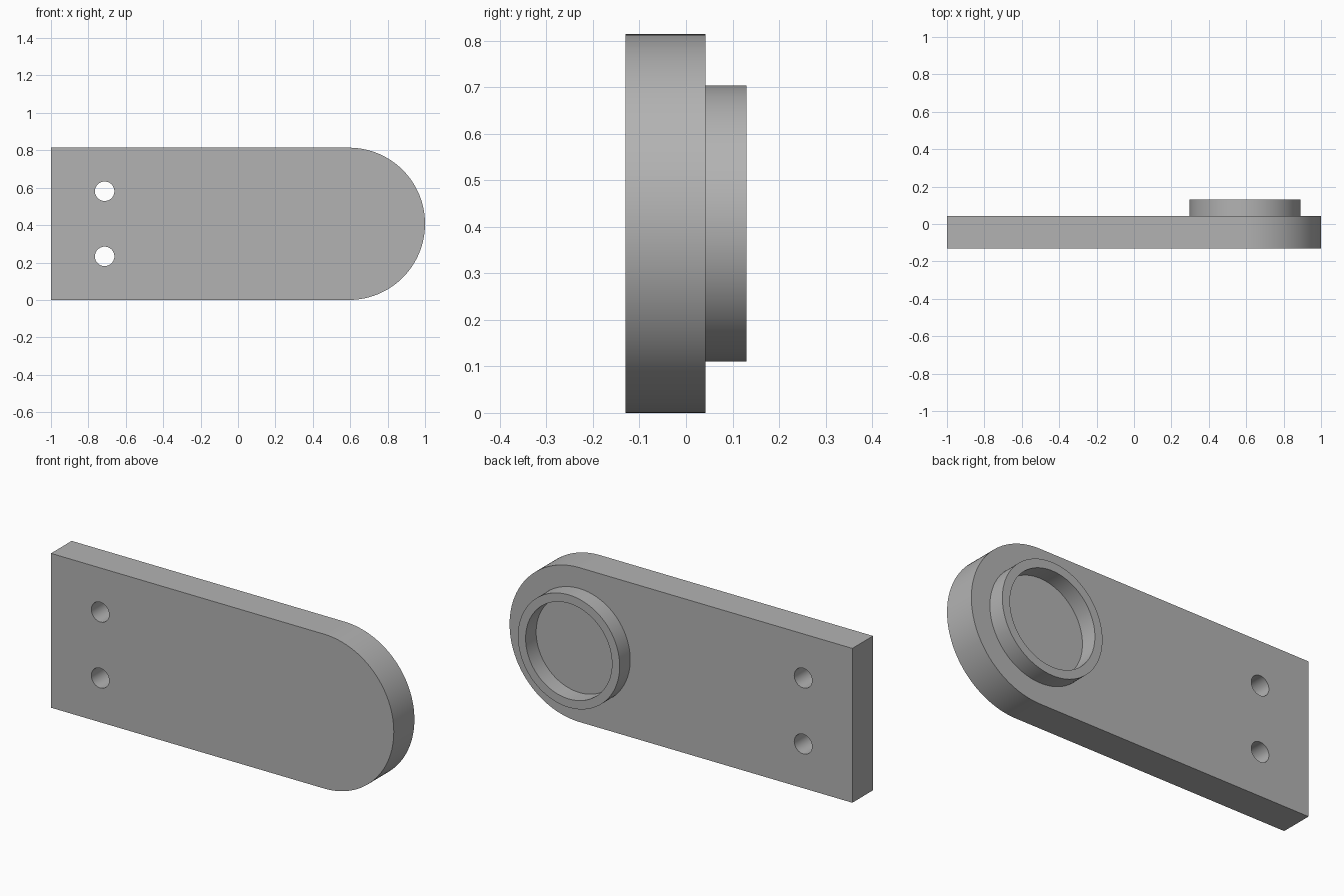
import bpy, bmesh
from math import pi, cos, sin
from mathutils import Matrix, Vector

if "Cube" in bpy.data.objects:
    bpy.data.objects.remove(bpy.data.objects["Cube"], do_unlink=True)

FRONT, BACK, RIM = -0.13, 0.042, 0.13   # depth levels along y
R = 0.407                               # radius of the rounded end
CX, CZ = 1 - R, R                       # centre of the rounded end

grey = bpy.data.materials.new("plain grey")
grey.use_nodes = True
grey.diffuse_color = (0.45, 0.45, 0.45, 1)
grey.node_tree.nodes["Principled BSDF"].inputs["Base Color"].default_value = grey.diffuse_color


def finish(name, bm):
    bmesh.ops.recalc_face_normals(bm, faces=bm.faces)
    mesh = bpy.data.meshes.new(name)
    bm.to_mesh(mesh)
    bm.free()
    mesh.materials.append(grey)
    obj = bpy.data.objects.new(name, mesh)
    bpy.context.collection.objects.link(obj)
    return obj


def smooth(obj):
    bpy.ops.object.select_all(action="DESELECT")
    obj.select_set(True)
    bpy.context.view_layer.objects.active = obj
    bpy.ops.object.shade_smooth_by_angle(angle=pi / 6)


# Plate: square left end, half-round right end
bm = bmesh.new()
outline = [(-1, 2 * R), (-1, 0)]
outline += [(CX + R * cos(a), CZ + R * sin(a))
            for a in (-pi / 2 + pi * i / 64 for i in range(65))]
face = bm.faces.new([bm.verts.new((x, FRONT, z)) for x, z in outline])
side = bmesh.ops.extrude_face_region(bm, geom=[face], use_keep_orig=True)
bmesh.ops.translate(bm, vec=(0, BACK - FRONT, 0),
                    verts=[v for v in side["geom"] if isinstance(v, bmesh.types.BMVert)])
plate = finish("plate", bm)

# Two through holes near the square end
bm = bmesh.new()
for dz in (-0.174, 0.174):
    place = Matrix.Translation((-0.713, 0, CZ + dz)) @ Matrix.Rotation(pi / 2, 4, "X")
    bmesh.ops.create_cone(bm, cap_ends=True, segments=48, radius1=0.052,
                          radius2=0.052, depth=1, matrix=place)
cutter = finish("hole_cutter", bm)
cutter.hide_render = True

cut = plate.modifiers.new("holes", "BOOLEAN")
cut.operation, cut.solver, cut.object = "DIFFERENCE", "EXACT", cutter
bpy.context.view_layer.objects.active = plate
bpy.ops.object.modifier_apply(modifier=cut.name)
bpy.data.objects.remove(cutter, do_unlink=True)
smooth(plate)

# Raised ring on the back, lathed around the centre of the rounded end
bm = bmesh.new()
profile = [(0.297, BACK), (0.297, RIM), (0.252, RIM), (0.252, BACK)]
verts = [bm.verts.new((CX + r, y, CZ)) for r, y in profile]
edges = [bm.edges.new(pair) for pair in zip(verts, verts[1:])]
bmesh.ops.spin(bm, geom=verts + edges, cent=Vector((CX, 0, CZ)), axis=(0, 1, 0),
               angle=2 * pi, steps=96, use_merge=True)
bmesh.ops.remove_doubles(bm, verts=bm.verts, dist=1e-4)
ring = finish("ring_boss", bm)
smooth(ring)
